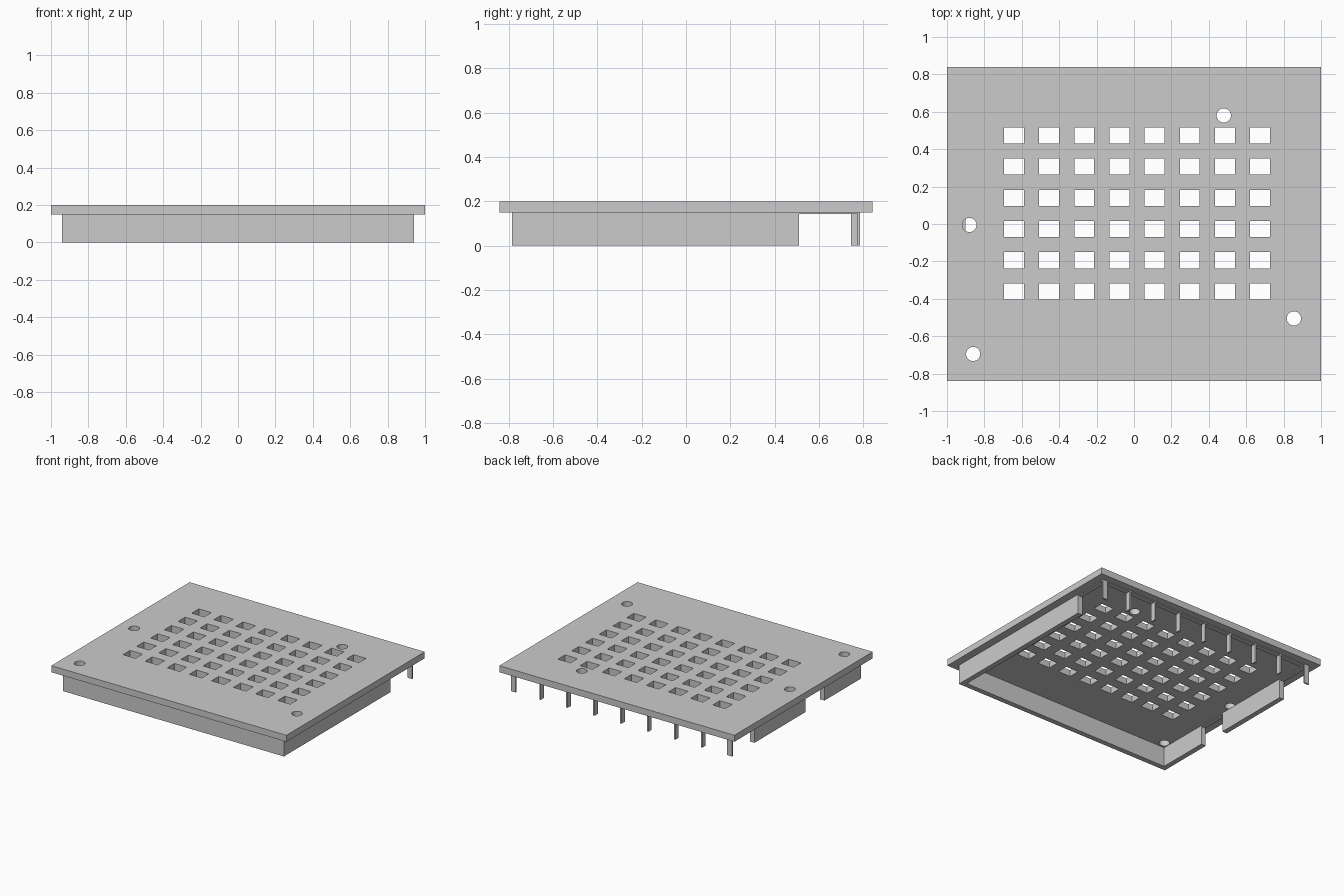
import bpy, bmesh
from mathutils import Matrix, Vector

old = bpy.data.objects.get("Cube")
if old:
    bpy.data.objects.remove(old, do_unlink=True)

grey = bpy.data.materials.new("plain grey")
grey.use_nodes = True
colour = (0.6, 0.6, 0.6, 1)
grey.diffuse_color = colour
grey.node_tree.nodes["Principled BSDF"].inputs["Base Color"].default_value = colour


def add_box(bm, x0, x1, y0, y1, z0, z1):
    lo, hi = Vector((x0, y0, z0)), Vector((x1, y1, z1))
    place = Matrix.Translation((lo + hi) / 2) @ Matrix.Diagonal((*(hi - lo), 1))
    bmesh.ops.create_cube(bm, size=1, matrix=place)


def finish(name, bm):
    mesh = bpy.data.meshes.new(name)
    bm.to_mesh(mesh)
    bm.free()
    mesh.materials.append(grey)
    obj = bpy.data.objects.new(name, mesh)
    bpy.context.collection.objects.link(obj)
    return obj


def box(name, *bounds):
    bm = bmesh.new()
    add_box(bm, *bounds)
    return finish(name, bm)


TOP, UNDER, RAIL = 0.2, 0.15, 0.143
X, Y, T = 0.94, 0.785, 0.04      # skirt outline and wall thickness
WALL_END = 0.51

# Cover plate with a grid of windows and four round holes
plate = box("cover_plate", -1, 1, -0.84, 0.84, UNDER, TOP)
bm = bmesh.new()
for col in range(8):
    for row in range(6):
        x, y = -0.642 + 0.188 * col, 0.474 - 0.167 * row
        add_box(bm, x - 0.053, x + 0.053, y - 0.043, y + 0.043, 0.1, 0.3)
for x, y in ((0.48, 0.58), (-0.88, -0.005), (0.855, -0.505), (-0.86, -0.695)):
    bmesh.ops.create_cone(bm, cap_ends=True, segments=32, radius1=0.038, radius2=0.038,
                          depth=0.2, matrix=Matrix.Translation((x, y, TOP)))
cutter = finish("hole_cutter", bm)
cutter.hide_render = True
cut = plate.modifiers.new("holes", "BOOLEAN")
cut.operation, cut.solver, cut.object = "DIFFERENCE", "EXACT", cutter
bpy.context.view_layer.objects.active = plate
bpy.ops.object.modifier_apply(modifier=cut.name)
bpy.data.objects.remove(cutter, do_unlink=True)

# Skirt walls under the plate, with a gap in the right one
box("front_wall", -X, X, -Y, T - Y, 0, UNDER)
box("left_wall", X - T, X, T - Y, WALL_END, 0, UNDER)
box("right_wall_front", -X, T - X, T - Y, -0.34, 0, UNDER)
box("right_wall_back", -X, T - X, -0.11, WALL_END, 0, UNDER)

# Shallow rails where the skirt is cut away
box("right_gap_rail", -X, T - X, -0.34, -0.11, RAIL, UNDER)
box("right_rail", -X, T - X, WALL_END, Y - T, RAIL, UNDER)
box("left_rail", X - T, X, WALL_END, Y - T, RAIL, UNDER)
box("back_rail", -X, X, Y - T, Y, RAIL, UNDER)

# Row of thin pins along the back, with flat tabs at the corners
for i in range(7):
    x = 0.005 + 0.229 * (i - 3)
    box(f"back_pin_{i + 1}", x - 0.006, x + 0.006, Y - T, Y, 0, RAIL)
for side, x in (("right", -X), ("left", X - T)):
    box(f"{side}_corner_tab", x, x + T, Y - 0.012, Y, 0, RAIL)
